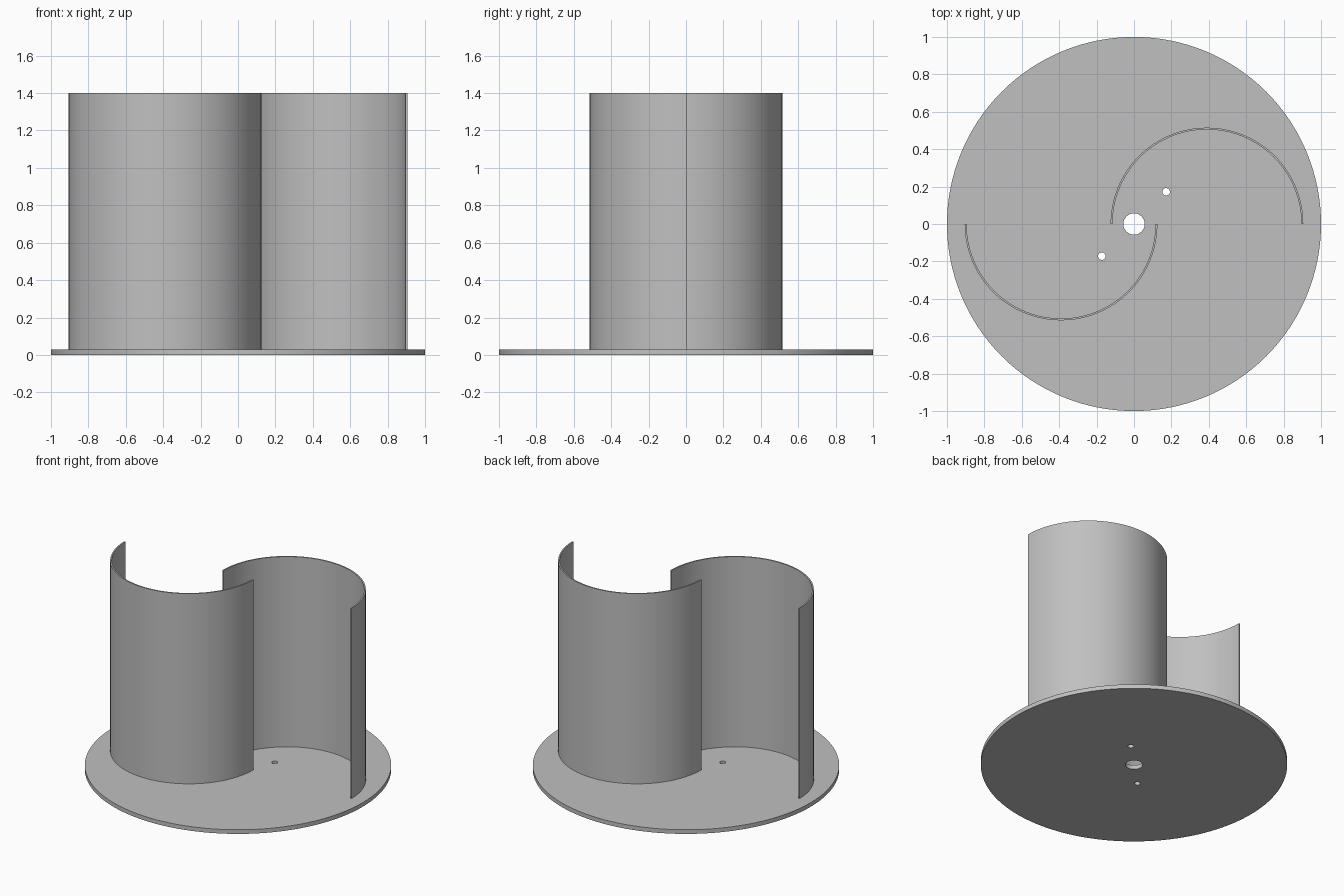
import bpy, bmesh, math

if "Cube" in bpy.data.objects:
    bpy.data.objects.remove(bpy.data.objects["Cube"])

PLATE_T = 0.03
TOP = 1.4
R_OUT, R_IN = 0.515, 0.505
OFFSET = 0.39
SEGS = 64

grey = bpy.data.materials.new("light_grey")
grey.diffuse_color = (0.53, 0.53, 0.53, 1)
grey.use_nodes = True
grey.node_tree.nodes["Principled BSDF"].inputs["Base Color"].default_value = grey.diffuse_color


def smooth(obj):
    bpy.ops.object.select_all(action='DESELECT')
    obj.select_set(True)
    bpy.context.view_layer.objects.active = obj
    bpy.ops.object.shade_smooth_by_angle(angle=math.radians(30))


def cylinder(name, r, x, y, z0, z1, sides):
    bpy.ops.mesh.primitive_cylinder_add(vertices=sides, radius=r, depth=z1 - z0,
                                        location=(x, y, (z0 + z1) / 2))
    obj = bpy.context.object
    obj.name = name
    return obj


# Round base plate with shaft hole and two bolt holes
plate = cylinder("base_plate", 1.0, 0, 0, 0, PLATE_T, 128)
plate.data.materials.append(grey)
holes = [("shaft_hole_cutter", 0.057, 0, 0),
         ("bolt_hole_cutter_a", 0.02, 0.172, 0.172),
         ("bolt_hole_cutter_b", 0.02, -0.172, -0.172)]
for name, r, x, y in holes:
    cutter = cylinder(name, r, x, y, -0.1, 0.13, 32)
    mod = plate.modifiers.new(name, 'BOOLEAN')
    mod.operation = 'DIFFERENCE'
    mod.solver = 'EXACT'
    mod.object = cutter
    bpy.context.view_layer.objects.active = plate
    bpy.ops.object.modifier_apply(modifier=mod.name)
    bpy.data.objects.remove(cutter)
smooth(plate)


# Thin half-cylinder blades, the second turned half a revolution
def blade(name, turn):
    bm = bmesh.new()
    rings = []
    for i in range(SEGS + 1):
        a = math.pi * i / SEGS
        ring = []
        for r, z in ((R_OUT, PLATE_T), (R_OUT, TOP), (R_IN, TOP), (R_IN, PLATE_T)):
            x, y = OFFSET + r * math.cos(a), r * math.sin(a)
            ring.append(bm.verts.new((x * turn, y * turn, z)))
        rings.append(ring)
    for a, b in zip(rings, rings[1:]):
        for k in range(4):
            bm.faces.new((a[k], a[(k + 1) % 4], b[(k + 1) % 4], b[k]))
    bm.faces.new(rings[0])
    bm.faces.new(rings[-1][::-1])
    bmesh.ops.recalc_face_normals(bm, faces=bm.faces)
    mesh = bpy.data.meshes.new(name)
    bm.to_mesh(mesh)
    bm.free()
    mesh.materials.append(grey)
    obj = bpy.data.objects.new(name, mesh)
    bpy.context.collection.objects.link(obj)
    smooth(obj)


blade("back_blade", 1)
blade("front_blade", -1)
